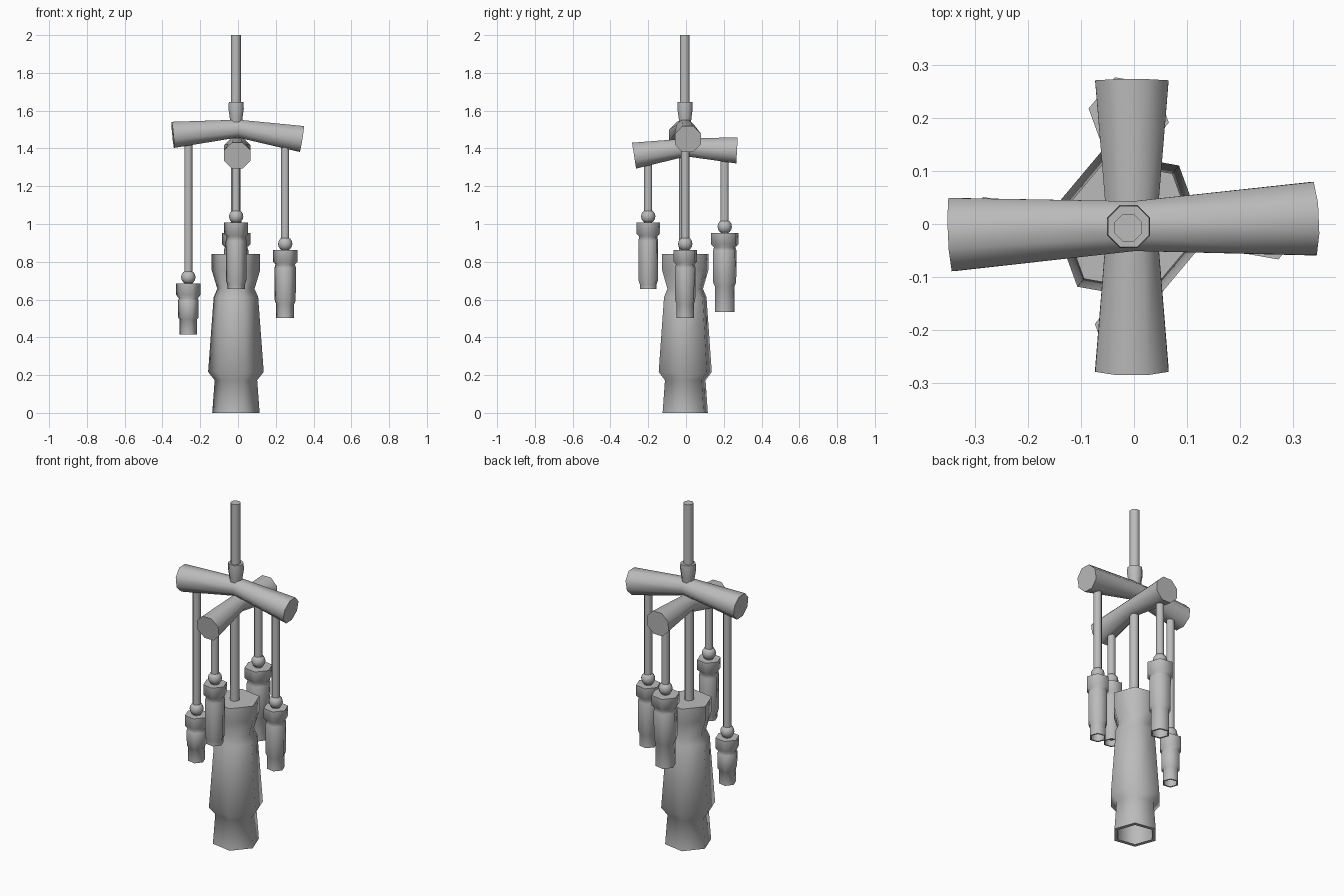
import bpy, bmesh, math
from mathutils import Vector

cube = bpy.data.objects.get("Cube")
if cube:
    bpy.data.objects.remove(cube, do_unlink=True)

# single grey material
grey = bpy.data.materials.new("plain grey")
grey.use_nodes = True
COLOUR = (0.5, 0.5, 0.5, 1)
grey.diffuse_color = COLOUR
grey.node_tree.nodes["Principled BSDF"].inputs["Base Color"].default_value = COLOUR


def loft(name, rings, sides, turn=0):
    """Skin a tube through rings of (centre, normal, radius) and cap both ends."""
    bm = bmesh.new()
    loops = []
    for centre, normal, radius in rings:
        n = Vector(normal).normalized()
        ref = Vector((1, 0, 0)) if abs(n.z) > 0.9 else Vector((0, 0, 1))
        u = (ref - n * ref.dot(n)).normalized()
        v = n.cross(u)
        loop = []
        for i in range(sides):
            a = math.radians(turn) + math.tau * i / sides
            loop.append(bm.verts.new(Vector(centre) + radius * (u * math.cos(a) + v * math.sin(a))))
        loops.append(loop)
    for low, high in zip(loops, loops[1:]):
        for i in range(sides):
            j = (i + 1) % sides
            bm.faces.new((low[i], low[j], high[j], high[i]))
    bm.faces.new(loops[0][::-1])
    bm.faces.new(loops[-1])
    bmesh.ops.recalc_face_normals(bm, faces=bm.faces)
    mesh = bpy.data.meshes.new(name)
    bm.to_mesh(mesh)
    bm.free()
    obj = bpy.data.objects.new(name, mesh)
    bpy.context.collection.objects.link(obj)
    finish(obj)
    return obj


def finish(obj):
    obj.data.materials.append(grey)
    bpy.ops.object.select_all(action='DESELECT')
    obj.select_set(True)
    bpy.context.view_layer.objects.active = obj
    bpy.ops.object.shade_smooth_by_angle(angle=math.radians(65))


def turned(name, x, y, profile, sides, turn):
    """Upright tube from (radius, height) pairs."""
    return loft(name, [((x, y, z), (0, 0, 1), r) for r, z in profile], sides, turn)


def beam(name, start, middle, end):
    """Bent log, pinched in the middle, with ends square to each half."""
    s, m, e = Vector(start), Vector(middle), Vector(end)
    loft(name, [(s, m - s, 0.075), (m, e - s, 0.051), (e, e - m, 0.075)], 8, 22.5)


def chime(name, x, y, r, top, cup, neck, step, bottom, widths):
    """Hollow hexagonal chime: recess, foot, body, neck and cup."""
    foot, foot_top, low, high, waist = (r * w for w in widths)
    gap = (neck - step) * 0.05
    wall = foot * 0.82
    turned(name, x, y, [
        (foot_top * 0.8, step), (wall, bottom), (foot, bottom),
        (foot_top, step - gap), (low, step + gap), (high, neck - gap),
        (waist, neck + gap), (r, cup), (r, top)], 6, 50)


def ball(name, x, y, z, r):
    bpy.ops.mesh.primitive_uv_sphere_add(segments=12, ring_count=8, radius=r, location=(x, y, z))
    bpy.context.object.name = name
    finish(bpy.context.object)


# hanging pole and its knob
turned("hanging_pole", -0.011, -0.007, [(0.028, 1.5), (0.028, 2.0)], 8, 22.5)
turned("pole_knob", -0.01, -0.005,
       [(0.033, 1.53), (0.037, 1.565), (0.044, 1.61), (0.042, 1.645)], 8, 22.5)

# crossed beams
beam("upper_beam", (-0.345, -0.02, 1.472), (0, -0.004, 1.505), (0.338, 0.01, 1.45))
beam("lower_beam", (-0.004, -0.275, 1.362), (-0.004, 0, 1.405), (-0.004, 0.27, 1.39))

# large central chime
turned("centre_cord", -0.012, -0.012, [(0.026, 0.82), (0.026, 1.41)], 8, 22.5)
chime("centre_chime", -0.011, -0.004, 0.13, 0.84, 0.755, 0.635, 0.195, 0.0,
      (0.98, 0.88, 1.15, 0.92, 0.77))

# small chimes: side, x, y, radius, top, body bottom, bottom, cord top
small = [
    ("right", -0.263, -0.01, 0.065, 0.685, 0.5, 0.415, 1.46),
    ("left", 0.25, -0.004, 0.067, 0.862, 0.585, 0.503, 1.45),
    ("front", -0.01, -0.2, 0.065, 1.007, 0.69, 0.655, 1.37),
    ("back", -0.01, 0.205, 0.077, 0.953, 0.68, 0.533, 1.39),
]
for side, x, y, r, top, step, bottom, cord_top in small:
    turned(side + "_cord", x, y, [(0.023, top), (0.023, cord_top)], 8, 22.5)
    ball(side + "_ball", x, y, top + 0.033, 0.038)
    chime(side + "_chime", x, y, r, top, top - 0.06, top - 0.085, step, bottom,
          (0.72, 0.72, 0.84, 0.86, 0.78))
